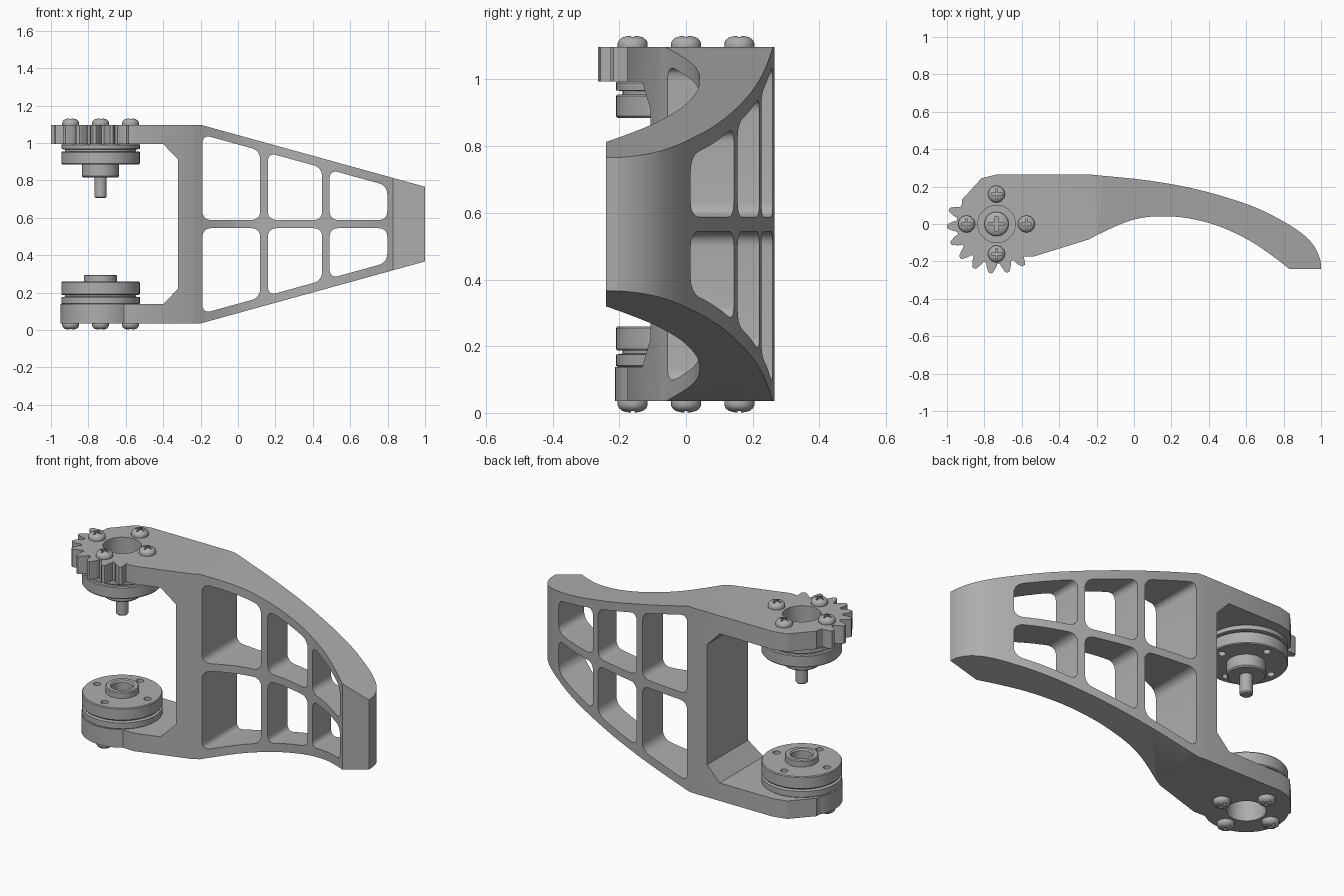
import bpy, bmesh, math
from mathutils import Vector, Matrix

if "Cube" in bpy.data.objects:
    bpy.data.objects.remove(bpy.data.objects["Cube"])

MID, HALF = 0.566, 0.531          # mid height and half height of the body
CX = -0.735                       # x of the hinge axis
R_SCREW = 0.16                    # bolt circle

grey = bpy.data.materials.new("mid_grey")
grey.diffuse_color = (0.42, 0.42, 0.42, 1)
grey.use_nodes = True
grey.node_tree.nodes["Principled BSDF"].inputs["Base Color"].default_value = grey.diffuse_color


def make(name, bm):
    bmesh.ops.recalc_face_normals(bm, faces=bm.faces)
    me = bpy.data.meshes.new(name)
    bm.to_mesh(me)
    bm.free()
    me.materials.append(grey)
    ob = bpy.data.objects.new(name, me)
    bpy.context.collection.objects.link(ob)
    return ob


def prism(bm, pts, a, b, axis="z"):
    """Extrude a 2D outline along z (xy outline) or y (xz outline)."""
    f = (lambda p, h: (p[0], p[1], h)) if axis == "z" else (lambda p, h: (p[0], h, p[1]))
    lo = [bm.verts.new(f(p, a)) for p in pts]
    hi = [bm.verts.new(f(p, b)) for p in pts]
    bm.faces.new(lo)
    bm.faces.new(hi[::-1])
    n = len(pts)
    for i in range(n):
        bm.faces.new((lo[i], hi[i], hi[(i + 1) % n], lo[(i + 1) % n]))


def circle(x, y, r, n=48):
    return [(x + r * math.cos(2 * math.pi * i / n), y + r * math.sin(2 * math.pi * i / n)) for i in range(n)]


def lathe(name, prof, seg=48, x=0.0):
    """Spin an (r, z) profile whose two ends lie on the axis."""
    bm = bmesh.new()
    rings = []
    for r, z in prof:
        if r == 0:
            rings.append([bm.verts.new((x, 0, z))] * seg)
        else:
            rings.append([bm.verts.new((px, py, z)) for px, py in circle(x, 0, r, seg)])
    for A, B in zip(rings, rings[1:]):
        for i in range(seg):
            j = (i + 1) % seg
            vs = list(dict.fromkeys((A[i], A[j], B[j], B[i])))
            bm.faces.new(vs)
    return make(name, bm)


def boolean(ob, bm, op="DIFFERENCE"):
    cutter = make("cutter", bm)
    cutter.hide_render = True
    m = ob.modifiers.new("cut", "BOOLEAN")
    m.operation, m.solver, m.object = op, "EXACT", cutter
    dg = bpy.context.evaluated_depsgraph_get()
    me = bpy.data.meshes.new_from_object(ob.evaluated_get(dg))
    ob.modifiers.clear()
    ob.data = me
    bpy.data.objects.remove(cutter)


def smooth(ob, angle=30):
    ob.data.shade_smooth()
    ob.data.set_sharp_from_angle(angle=math.radians(angle))


def spline(pts, n=4):
    """Catmull-Rom curve through the points."""
    P = [Vector(p) for p in pts]
    P = [2 * P[0] - P[1]] + P + [2 * P[-1] - P[-2]]
    out = []
    for a, b, c, d in zip(P, P[1:], P[2:], P[3:]):
        for k in range(n):
            t = k / n
            q = 0.5 * (2 * b + (c - a) * t + (2 * a - 5 * b + 4 * c - d) * t * t + (3 * b - a - 3 * c + d) * t ** 3)
            out.append(tuple(q))
    return out + [tuple(pts[-1])]


def rounded(pts, r=0.045, n=6):
    out = []
    P = [Vector(p) for p in pts]
    for i, p in enumerate(P):
        a = p + (P[i - 1] - p).normalized() * r
        b = p + (P[(i + 1) % len(P)] - p).normalized() * r
        for k in range(n + 1):
            t = k / n
            w = 0.8                # rational weight, close to a circular arc
            d = (1 - t) ** 2 + 2 * w * t * (1 - t) + t * t
            out.append(tuple((a * (1 - t) ** 2 + p * 2 * w * t * (1 - t) + b * t * t) / d))
    return out


# curved finger body: plan outline
hinge = [(CX + 0.213 * math.cos(math.radians(a)), 0.213 * math.sin(math.radians(a))) for a in range(150, 309, 4)]
front = spline([(-0.24, -0.082), (-0.185, -0.053), (-0.05, 0.008), (0.055, 0.035), (0.165, 0.041), (0.295, 0.03),
                (0.455, -0.012), (0.62, -0.09), (0.75, -0.178), (0.83, -0.24)])
back = spline([(1.0, -0.24), (0.995, -0.19), (0.967, -0.125), (0.91, -0.06), (0.8, 0.013), (0.62, 0.1),
               (0.35, 0.182), (0.08, 0.232), (-0.24, 0.265)])
plan = [(-0.735, 0.265), (-0.815, 0.245), (-0.92, 0.13)] + hinge + [(-0.54, -0.175)] + front + back
bm = bmesh.new()
prism(bm, plan, -0.5, 1.6)
body = make("finger_body", bm)

# tapered front silhouette with the fork opening
side = [(-1.2, HALF), (-0.2, HALF), (1.1, 0.172)]
fork = [(-0.32, 0.345), (-0.4, 0.428), (-1.2, 0.428)]
half = [(x, MID + z) for x, z in fork + side]
sil = half + [(x, 2 * MID - z) for x, z in reversed(half)]
bm = bmesh.new()
prism(bm, sil, -0.8, 0.8, "y")
boolean(body, bm, "INTERSECT")

# six windows, mirrored about the middle rib
bm = bmesh.new()
for x0, x1 in ((-0.19, 0.118), (0.16, 0.45), (0.49, 0.798)):
    top = lambda x: MID + HALF - 0.276 * (x + 0.2) - 0.05
    win = rounded([(x0, MID + 0.022), (x1, MID + 0.022), (x1, top(x1)), (x0, top(x0))])
    prism(bm, win, -0.7, 0.7, "y")
    prism(bm, [(x, 2 * MID - z) for x, z in win], -0.7, 0.7, "y")
boolean(body, bm)

# round hole through both fork arms
bm = bmesh.new()
prism(bm, circle(CX, 0, 0.1), -0.3, 1.5)
boolean(body, bm)
smooth(body)

# gear teeth on the upper arm
bm = bmesh.new()
tooth = [(0.205, -0.031), (0.23, -0.026), (0.257, -0.014), (0.265, -0.008),
         (0.265, 0.008), (0.257, 0.014), (0.23, 0.026), (0.205, 0.031)]
for k in range(8):
    a = math.radians(163 + 20 * k)
    c, s = math.cos(a), math.sin(a)
    prism(bm, [(CX + r * c - t * s, r * s + t * c) for r, t in tooth], MID + 0.428, MID + HALF)
make("gear_teeth", bm)

# hubs between the arms
upper = lathe("upper_hub", [
    (0, 0.955), (0.1, 0.955), (0.1, 0.994), (0.205, 0.994), (0.21, 0.99), (0.21, 0.967), (0.19, 0.965),
    (0.19, 0.955), (0.206, 0.955), (0.21, 0.95), (0.21, 0.89), (0.206, 0.885), (0.1, 0.885), (0.1, 0.822),
    (0.093, 0.815), (0.033, 0.815), (0.033, 0.712), (0.026, 0.705), (0, 0.705)], x=CX)
lower = lathe("lower_hub", [
    (0, 0.16), (0.1, 0.16), (0.1, 0.138), (0.205, 0.138), (0.21, 0.142), (0.21, 0.175), (0.19, 0.178),
    (0.19, 0.187), (0.206, 0.187), (0.21, 0.192), (0.21, 0.254), (0.206, 0.259), (0.088, 0.259), (0.088, 0.29),
    (0.083, 0.295), (0.062, 0.295), (0.055, 0.287), (0.055, 0.225), (0, 0.225)], x=CX)

# small bolt holes in the hub faces
spots = [(CX + R_SCREW * math.cos(k * math.pi / 2), R_SCREW * math.sin(k * math.pi / 2)) for k in range(4)]
for hub, z0, z1 in ((upper, 0.86, 0.925), (lower, 0.22, 0.28)):
    bm = bmesh.new()
    for x, y in spots:
        prism(bm, circle(x, y, 0.02, 20), z0, z1)
    boolean(hub, bm)
    smooth(hub)

# cross-recessed screws
screw = lathe("screw", [(0, -0.01), (0.043, -0.01), (0.045, 0.0), (0.045, 0.012), (0.041, 0.021),
                        (0.031, 0.029), (0.017, 0.033), (0, 0.034)], 32)
bm = bmesh.new()
w, l = 0.005, 0.028
prism(bm, [(w, w), (w, l), (-w, l), (-w, w), (-l, w), (-l, -w), (-w, -w), (-w, -l), (w, -l), (w, -w),
           (l, -w), (l, w)], 0.015, 0.06)
boolean(screw, bm)
smooth(screw)


def place(name, x, y, z, flip=False, scale=1.0):
    ob = bpy.data.objects.new(name, screw.data)
    bpy.context.collection.objects.link(ob)
    ob.location = (x, y, z)
    ob.scale = (scale, scale, 1)
    ob.rotation_euler = (math.pi if flip else 0, 0, 0)


for x, y in spots:
    place("upper_screw", x, y, MID + HALF)
    place("lower_screw", x, y, MID - HALF, True)
place("centre_screw", CX, 0, 0.958, False, 1.45)
bpy.data.objects.remove(screw)
